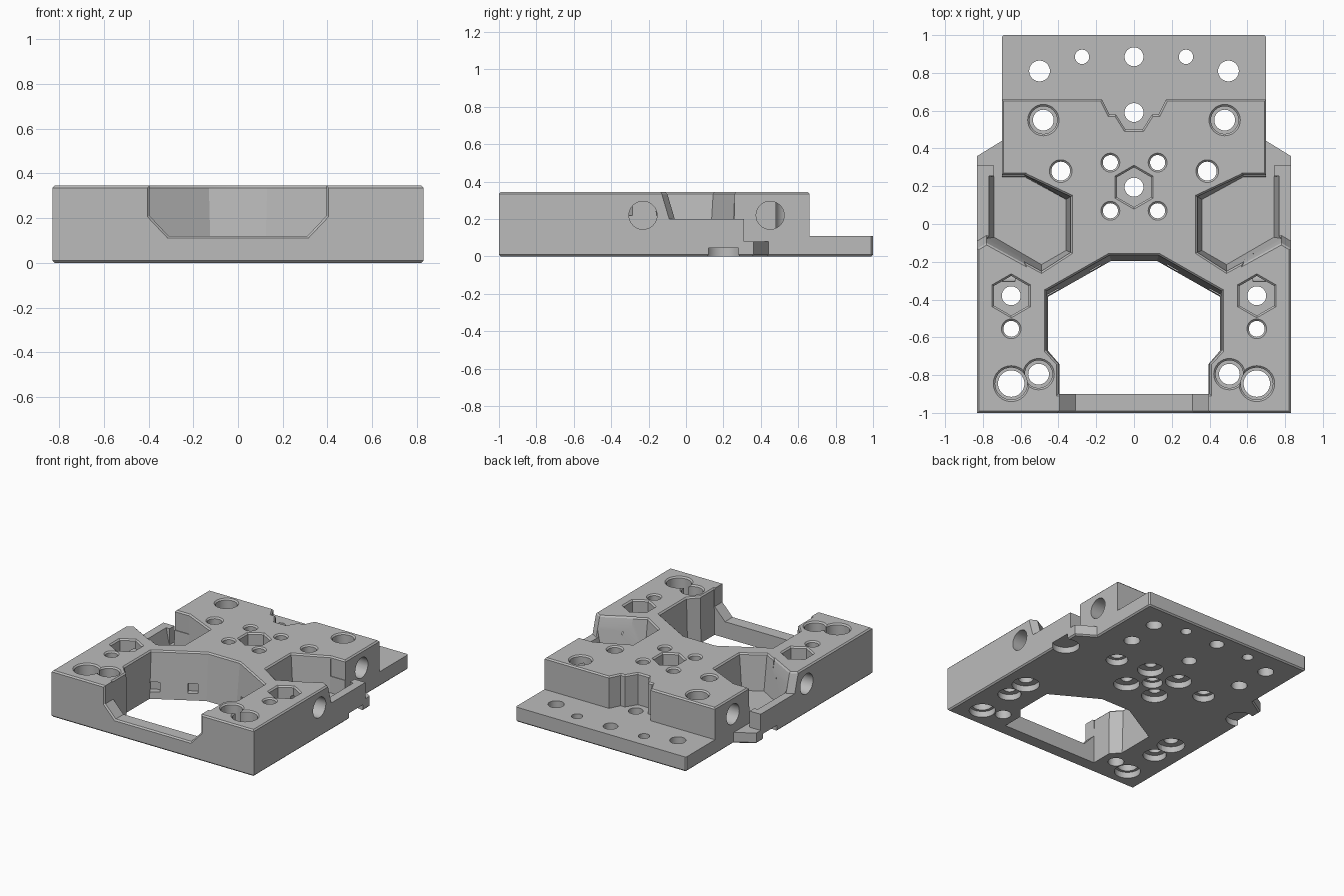
import bpy, bmesh, math
from mathutils import Vector

cube = bpy.data.objects.get("Cube")
if cube:
    bpy.data.objects.remove(cube, do_unlink=True)

TOP = 0.345
BEV = 0.01

grey = bpy.data.materials.new("machined_grey")
grey.use_nodes = True
grey.diffuse_color = (0.5, 0.5, 0.5, 1)
grey.node_tree.nodes["Principled BSDF"].inputs["Base Color"].default_value = (0.5, 0.5, 0.5, 1)


def offset(loop, d):
    """Grow a closed 2D loop outward by d with mitred corners."""
    pts = [Vector(p) for p in loop]
    area = sum(a.x * b.y - b.x * a.y for a, b in zip(pts, pts[1:] + pts[:1]))
    s = 1 if area > 0 else -1
    out = []
    for i, p in enumerate(pts):
        e1 = (p - pts[i - 1]).normalized()
        e2 = (pts[(i + 1) % len(pts)] - p).normalized()
        n1, n2 = Vector((e1.y, -e1.x)) * s, Vector((e2.y, -e2.x)) * s
        out.append(tuple(p + (n1 + n2) * d / (1 + n1.dot(n2))))
    return out


def loft(name, levels, along_y=False):
    """Solid through a stack of (height, loop) sections."""
    bm = bmesh.new()
    rows = [[bm.verts.new((x, h, y) if along_y else (x, y, h)) for x, y in loop]
            for h, loop in levels]
    for a, b in zip(rows, rows[1:]):
        for i in range(len(a)):
            j = (i + 1) % len(a)
            bm.faces.new((a[i], a[j], b[j], b[i]))
    bm.faces.new(rows[0])
    bm.faces.new(rows[-1])
    bmesh.ops.recalc_face_normals(bm, faces=bm.faces)
    mesh = bpy.data.meshes.new(name)
    bm.to_mesh(mesh)
    bm.free()
    mesh.materials.append(grey)
    ob = bpy.data.objects.new(name, mesh)
    bpy.context.collection.objects.link(ob)
    return ob


def cut(levels, along_y=False):
    """Subtract a lofted solid from the plate."""
    tool = loft("cutter", levels, along_y)
    tool.hide_render = True
    mod = plate.modifiers.new("cut", 'BOOLEAN')
    mod.operation, mod.solver, mod.object = 'DIFFERENCE', 'EXACT', tool
    dg = bpy.context.evaluated_depsgraph_get()
    result = bpy.data.meshes.new_from_object(plate.evaluated_get(dg))
    plate.modifiers.clear()
    plate.data = result
    bpy.data.objects.remove(tool, do_unlink=True)


def flared(loop):
    """Top sections of a cutter that leave a chamfer on the rim."""
    return [(TOP - BEV, loop), (TOP + 0.02, offset(loop, BEV + 0.02))]


def both(loop):
    return loop + [(-x, y) for x, y in reversed(loop)]


def flip(loop, s):
    return [(x * s, y) for x, y in loop]


def ring(x, y, r, n=32):
    return [(x + r * math.sin(math.tau * i / n), y + r * math.cos(math.tau * i / n))
            for i in range(n)]


def hole(x, y, r, bore=None, seat=None, under=None, depth=0.045, n=32):
    """Through hole, with an optional upper bore and a lower counterbore."""
    cut([(-0.1, ring(x, y, r)), (0.5, ring(x, y, r))])
    if bore:
        cut([(seat, ring(x, y, bore - BEV, n))] + flared(ring(x, y, bore - BEV, n)))
    if under:
        cut([(-0.1, ring(x, y, under)), (depth, ring(x, y, under))])


# main block with chamfered top and bottom edges
outline = both([(0.83, -1), (0.83, 0.36), (0.70, 0.44), (0.70, 0.99), (0.69, 1)])
small = offset(outline, -BEV)
plate = loft("mounting_plate", [(0, small), (BEV, outline), (TOP - BEV, outline), (TOP, small)])

# low rear shelf with stepped notch
shelf = both([(0.045, 0.50), (0.095, 0.58), (0.13, 0.58), (0.17, 0.66), (0.95, 0.66), (0.95, 1.2)])
cut([(0.11, shelf)] + flared(shelf))

# large front opening, walls leaning slightly
low = both([(0.12, -0.20), (0.455, -0.39), (0.455, -0.67), (0.395, -0.74), (0.395, -0.90)])
high = both([(0.13, -0.165), (0.465, -0.355), (0.465, -0.67), (0.40, -0.74), (0.40, -0.90)])
cut([(-0.05, low)] + flared(high))

# dip in the front wall
dip = both([(0.31, 0.12), (0.395, 0.21), (0.395, 0.5)])
cut([(-1.03, offset(dip, 0.04)), (-0.99, dip), (-0.80, dip)], along_y=True)

for s in (1, -1):
    # side pocket with sloped walls
    floor = [(0.58, 0.25), (0.36, 0.13), (0.36, -0.14), (0.49, -0.215), (0.74, -0.07), (0.74, 0.25)]
    rim = [(0.58, 0.26), (0.335, 0.145), (0.335, -0.15), (0.49, -0.25), (0.80, -0.08), (0.80, 0.26)]
    cut([(0.08, flip(floor, s))] + flared(flip(rim, s)))

    # lowered outer rim beside the pocket
    front = [(0.58, -0.17), (0.78, -0.06), (0.83, -0.09), (0.95, -0.09)]
    back = [(0.95, 0.6), (0.70, 0.6), (0.70, 0.26), (0.58, 0.26)]
    lean = [(x, y - 0.04) for x, y in front]
    cut([(0.20, flip(front + back, s))] + flared(flip(lean + back, s)))

    # step down at the rear end of the rim
    step = [(0.70, 0.23), (0.74, 0.23), (0.74, 0.31), (0.95, 0.31), (0.95, 0.6), (0.70, 0.6)]
    cut([(0.08, flip(step, s)), (0.5, flip(step, s))])

    # small slots in the slanted opening walls
    for cx, cy in ((0.205, -0.235), (0.43, -0.36)):
        a = Vector((0.87, -0.49)) * 0.035
        b = Vector((0.49, 0.87)) * 0.04
        c = Vector((cx, cy))
        slot = [tuple(c + p) for p in (a + b, b - a, -a - b, a - b)]
        cut([(0.05, flip(slot, s)), (0.12, flip(slot, s))])

    # shelf holes
    hole(s * 0.50, 0.81, 0.055)
    hole(s * 0.275, 0.885, 0.038)
    # deck screw holes
    hole(s * 0.48, 0.55, 0.055, 0.083, 0.15)
    hole(s * 0.388, 0.28, 0.05, 0.06, 0.3, 0.075)
    for y in (0.325, 0.07):
        hole(s * 0.125, y, 0.04, 0.05, 0.3, 0.09)
    # front corner holes and hexagonal nut seats
    hole(s * 0.65, -0.38, 0.05, 0.115, 0.22, 0.095, n=6)
    hole(s * 0.65, -0.555, 0.042, 0.052, 0.3, 0.08)
    hole(s * 0.65, -0.845, 0.07, 0.095, 0.12, 0.09)
    hole(s * 0.505, -0.795, 0.055, 0.083, 0.15)

    # recess under the side edge
    dome = ring(s * 0.78, 0.2, 0.095)
    cut([(-0.1, dome), (0.045, dome)])

# centre line holes
hole(0, 0.885, 0.05)
hole(0, 0.59, 0.05)
hole(0, 0.195, 0.05, 0.115, 0.22, 0.07, n=6)

# blind cross holes drilled into the sides
for s in (1, -1):
    for y, x in ((-0.23, 0.83), (0.45, 0.70)):
        tool = [(s * d, ring(y, 0.22, 0.075)) for d in (x - 0.2, x + 0.1)]
        bm_tool = loft("cutter", tool)
        for v in bm_tool.data.vertices:
            v.co = Vector((v.co.z, v.co.x, v.co.y))
        bm_tool.hide_render = True
        mod = plate.modifiers.new("cut", 'BOOLEAN')
        mod.operation, mod.solver, mod.object = 'DIFFERENCE', 'EXACT', bm_tool
        dg = bpy.context.evaluated_depsgraph_get()
        plate.data = bpy.data.meshes.new_from_object(plate.evaluated_get(dg))
        plate.modifiers.clear()
        bpy.data.objects.remove(bm_tool, do_unlink=True)

# smooth bores, crisp edges
bpy.ops.object.select_all(action='DESELECT')
plate.select_set(True)
bpy.context.view_layer.objects.active = plate
bpy.ops.object.shade_smooth_by_angle(angle=math.radians(25))
